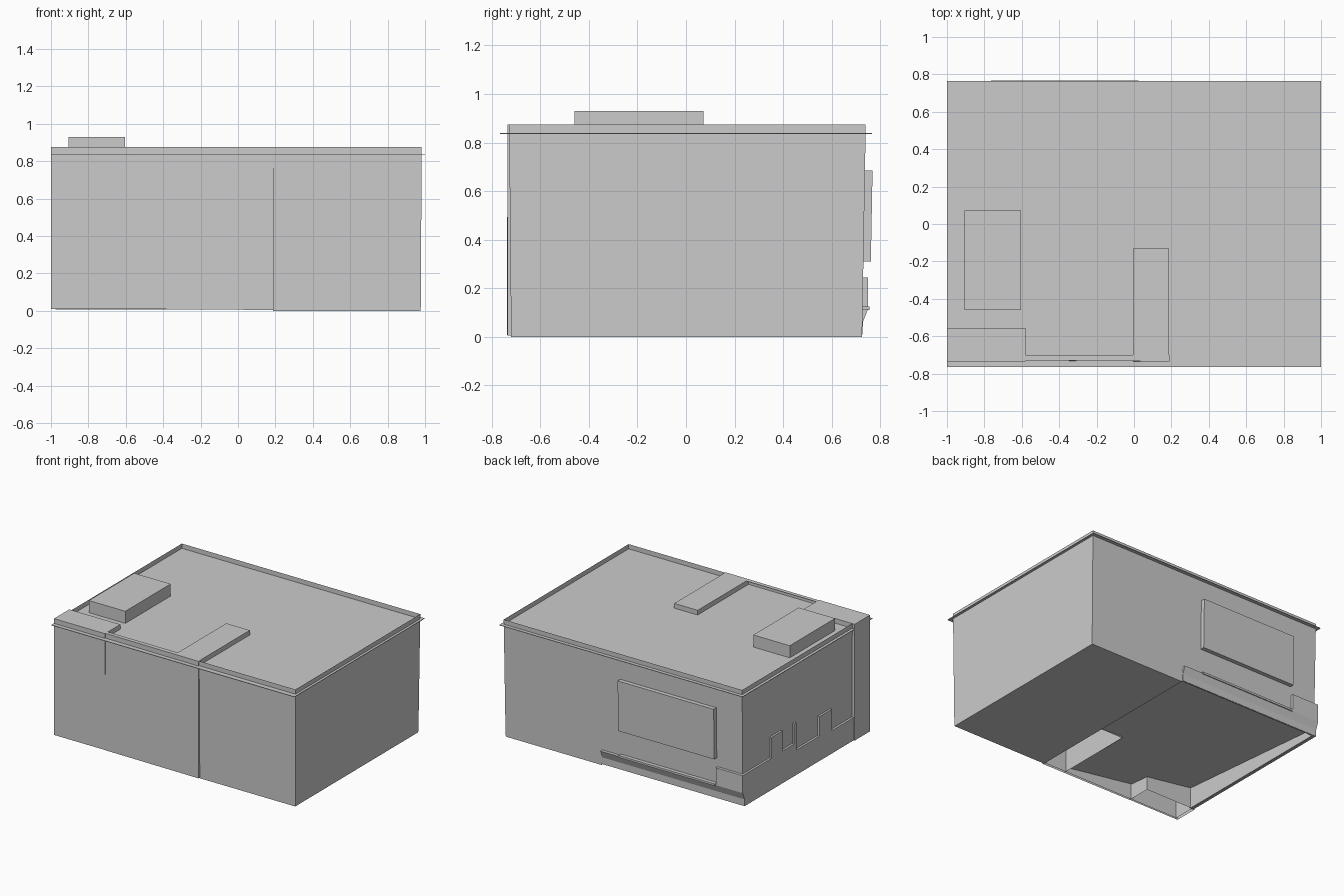
import bpy

if "Cube" in bpy.data.objects:
    bpy.data.objects.remove(bpy.data.objects["Cube"])


def mesh(name, verts, faces):
    me = bpy.data.meshes.new(name)
    me.from_pydata(verts, [], faces)
    me.update()
    ob = bpy.data.objects.new(name, me)
    bpy.context.collection.objects.link(ob)
    return ob


def prism(name, profile, axis, a, b):
    """Extrude a closed 2D profile along axis x, y or z from a to b."""
    def put(p, t):
        q = list(p)
        q.insert("xyz".index(axis), t)
        return q
    n = len(profile)
    verts = [put(p, a) for p in profile] + [put(p, b) for p in profile]
    faces = [list(range(n))[::-1], list(range(n, 2 * n))]
    faces += [[i, (i + 1) % n, n + (i + 1) % n, n + i] for i in range(n)]
    ob = mesh(name, verts, faces)
    # make the normals point outward
    import bmesh
    bm = bmesh.new()
    bm.from_mesh(ob.data)
    bmesh.ops.recalc_face_normals(bm, faces=bm.faces)
    bm.to_mesh(ob.data)
    bm.free()
    return ob


def box(name, x, y, z):
    return prism(name, [(x[0], y[0]), (x[1], y[0]), (x[1], y[1]), (x[0], y[1])], "z", *z)


def open_shell(name, bottom, top, z0, z1, capped=False):
    """Four thin walls between two rectangles (x0, x1, y0, y1)."""
    def ring(r, z):
        return [(r[0], r[2], z), (r[1], r[2], z), (r[1], r[3], z), (r[0], r[3], z)]
    faces = [[i, (i + 1) % 4, 4 + (i + 1) % 4, 4 + i] for i in range(4)]
    if capped:
        faces.append([4, 5, 6, 7])
    return mesh(name, ring(bottom, z0) + ring(top, z1), faces)


ROOF, TOP = 0.84, 0.875

# Thin outer walls, leaning out slightly and rising above the roof as a parapet
open_shell("outer_walls", (-0.975, 0.977, -0.72, 0.725),
           (-0.98, 0.982, -0.728, 0.74), 0.008, TOP)

# Roof sheet that pokes out past the walls as a narrow ledge
box("roof_sheet", (-1, 1), (-0.765, 0.765), (ROOF - 0.004, ROOF))

# Roof unit
box("roof_unit", (-0.905, -0.605), (-0.46, 0.073), (ROOF, 0.93))

# Front left corner pier and the hollow partition pier
open_shell("corner_pier", (-1, -0.58, -0.735, -0.555),
           (-1, -0.58, -0.735, -0.555), 0.01, TOP, True)
open_shell("partition_pier", (-0.005, 0.188, -0.73, -0.13),
           (-0.005, 0.188, -0.73, -0.13), 0.01, TOP, True)

# Middle front wall, slightly twisted so its upper left edge is recessed
x0, x1 = -0.58, 0.19
mesh("middle_front_wall",
     [(x0, -0.737, 0.01), (x1, -0.735, 0.005), (x1, -0.735, TOP), (x0, -0.729, TOP),
      (x0, -0.70, 0.01), (x1, -0.70, 0.005), (x1, -0.70, TOP), (x0, -0.70, TOP)],
     [[0, 1, 2, 3], [1, 5, 6, 2], [4, 0, 3, 7], [3, 2, 6, 7]])

# Floors: flat slab on the right, uneven raised floor on the left
box("right_floor", (0.188, 0.975), (-0.72, 0.725), (0, 0.01))
mesh("left_floor",
     [(-0.975, -0.715, 0.18), (-0.975, 0.72, 0.06), (0.188, 0.72, 0.015), (0.188, -0.13, 0.015),
      (-0.005, -0.13, 0.02), (-0.005, -0.715, 0.04)],
     [[0, 1, 2, 3, 4, 5]])

# Back window panel, leaning with the wall
prism("back_panel", [(0.71, 0.31), (0.761, 0.31), (0.768, 0.685), (0.71, 0.685)],
      "x", -0.765, 0.025)
box("back_ledge", (-0.765, 0.025), (0.72, 0.755), (0.11, 0.125))

# Back skirting, low along the wall and tall at the corner
low = [(0.715, 0.01), (0.727, 0.01), (0.728, 0.06), (0.75, 0.115)]
prism("back_skirting", low + [(0.715, 0.115)], "x", -0.77, 0.18)
prism("back_corner_skirting", low + [(0.75, 0.245), (0.715, 0.245)], "x", -0.992, -0.77)

# Stepped skirting on the left side
steps = [(0.74, 0.41, 0.245), (0.41, 0.28, 0.40), (0.28, 0.145, 0.25),
         (0.145, 0.12, 0.40), (0.12, -0.15, 0.195), (-0.15, -0.30, 0.34),
         (-0.30, -0.56, 0.18)]
outline = [(-0.56, 0.01), (0.727, 0.01), (0.728, 0.06)]
for ya, yb, z in steps:
    outline += [(ya, z), (yb, z)]
prism("left_stepped_skirting", outline, "x", -0.992, -0.965)
